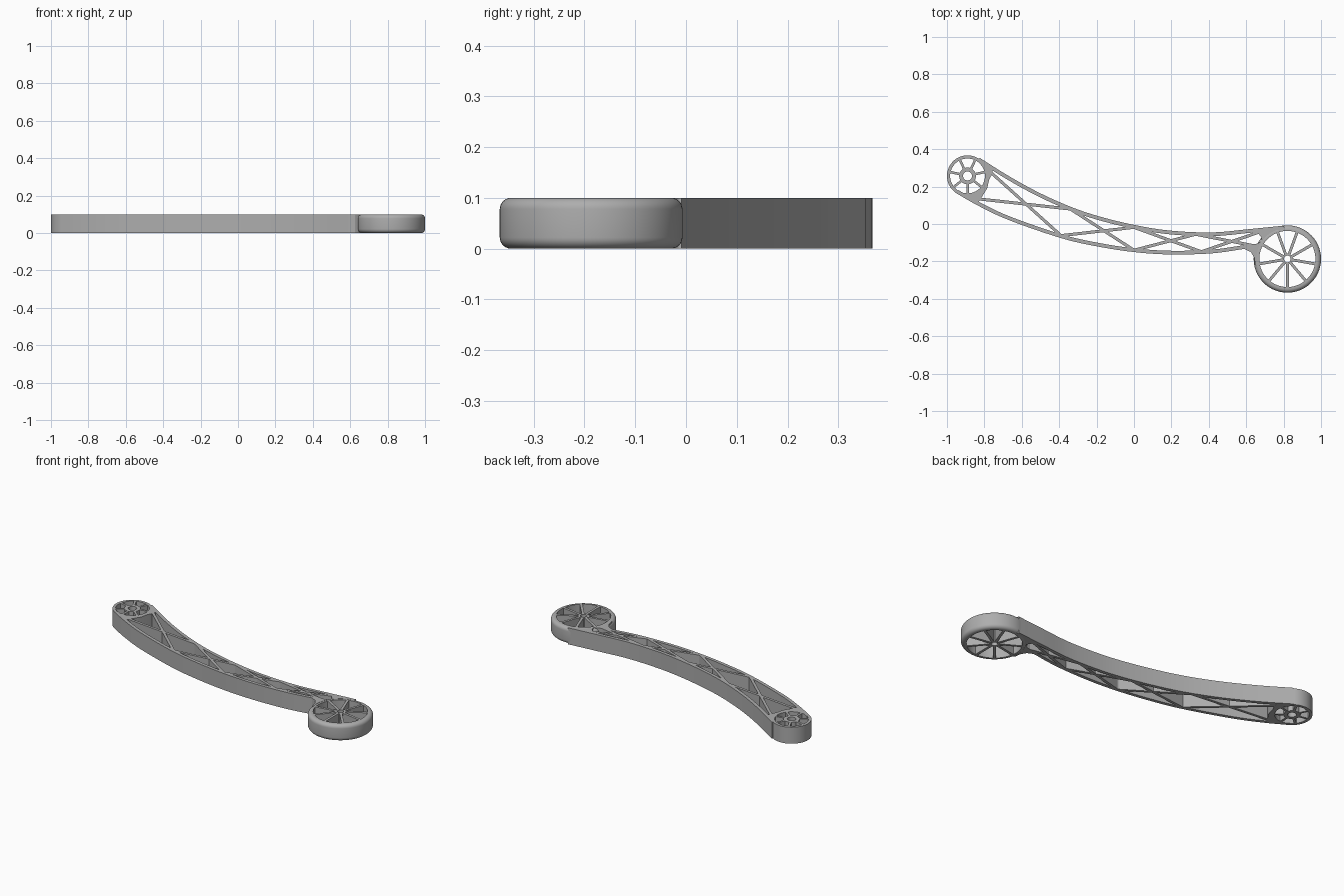
import bpy, bmesh, math
from mathutils import Vector

cube = bpy.data.objects.get("Cube")
if cube:
    bpy.data.objects.remove(cube, do_unlink=True)

H = 0.1
grey = bpy.data.materials.new("plain grey")
grey.use_nodes = True
grey.diffuse_color = (0.42, 0.42, 0.42, 1)
grey.node_tree.nodes["Principled BSDF"].inputs["Base Color"].default_value = (0.42, 0.42, 0.42, 1)


def finish(bm, name):
    bmesh.ops.recalc_face_normals(bm, faces=bm.faces)
    mesh = bpy.data.meshes.new(name)
    bm.to_mesh(mesh)
    bm.free()
    mesh.materials.append(grey)
    ob = bpy.data.objects.new(name, mesh)
    bpy.context.collection.objects.link(ob)
    bpy.ops.object.select_all(action='DESELECT')
    ob.select_set(True)
    bpy.context.view_layer.objects.active = ob
    bpy.ops.object.shade_smooth_by_angle(angle=math.radians(30))
    return ob


def prism(name, outline):
    """Flat outline raised to the full height."""
    bm = bmesh.new()
    face = bm.faces.new([bm.verts.new((x, y, 0)) for x, y in outline])
    up = bmesh.ops.extrude_face_region(bm, geom=[face])["geom"]
    bmesh.ops.translate(bm, vec=(0, 0, H), verts=[v for v in up if isinstance(v, bmesh.types.BMVert)])
    return finish(bm, name)


def strip(name, path, width):
    """Wall of constant width along a path."""
    pts = [Vector(p) for p in path]
    left, right = [], []
    for i, p in enumerate(pts):
        d = (pts[min(i + 1, len(pts) - 1)] - pts[max(i - 1, 0)]).normalized()
        n = Vector((-d.y, d.x)) * width / 2
        left.append(p + n)
        right.append(p - n)
    return prism(name, left + right[::-1])


def smooth_path(points, steps=6):
    p = [Vector(q) for q in points]
    p = [2 * p[0] - p[1]] + p + [2 * p[-1] - p[-2]]
    out = []
    for a, b, c, d in zip(p, p[1:], p[2:], p[3:]):
        for k in range(steps):
            t = k / steps
            out.append(0.5 * (2 * b + (c - a) * t + (2 * a - 5 * b + 4 * c - d) * t * t
                              + (3 * b - a - 3 * c + d) * t ** 3))
    return out + [p[-2]]


def ring(name, centre, outer, inner, round_r=0, sides=64):
    """Turned ring with an optional rounded outer rim."""
    profile = [(inner, 0)]
    if round_r:
        for cz, start in ((round_r, -90), (H - round_r, 0)):
            for k in range(7):
                a = math.radians(start + 15 * k)
                profile.append((outer - round_r + round_r * math.cos(a), cz + round_r * math.sin(a)))
    else:
        profile += [(outer, 0), (outer, H)]
    profile.append((inner, H))
    bm = bmesh.new()
    loops = []
    for i in range(sides):
        a = math.tau * i / sides
        loops.append([bm.verts.new((centre[0] + r * math.cos(a), centre[1] + r * math.sin(a), z))
                      for r, z in profile])
    n = len(profile)
    for i in range(sides):
        a, b = loops[i], loops[(i + 1) % sides]
        for j in range(n):
            bm.faces.new((a[j], b[j], b[(j + 1) % n], a[(j + 1) % n]))
    return finish(bm, name)


def spokes(name, centre, inner, outer, count, width):
    for i in range(count):
        a = math.radians(270) + math.tau * i / count
        d = Vector((math.cos(a), math.sin(a)))
        c = Vector(centre)
        strip(f"{name}_{i + 1}", [c + d * inner, c + d * outer], width)


# Small end wheel
small = (-0.89, 0.257)
ring("small_end_rim", small, 0.11, 0.093)
ring("small_end_hub", small, 0.045, 0.024, sides=32)
spokes("small_end_spoke", small, 0.04, 0.098, 7, 0.013)

# Large end wheel with rounded rim
large = (0.82, -0.187)
ring("large_end_rim", large, 0.18, 0.15, 0.022, 96)
ring("large_end_hub", large, 0.029, 0.018, sides=32)
spokes("large_end_spoke", large, 0.025, 0.156, 9, 0.015)

# Curved outer walls of the arm
upper = [(-0.83, 0.345), (-0.67, 0.245), (-0.505, 0.155), (-0.335, 0.08), (-0.185, 0.03),
         (0, -0.015), (0.19, -0.045), (0.415, -0.055), (0.62, -0.037), (0.8, -0.019)]
lower = [(-0.945, 0.173), (-0.825, 0.105), (-0.665, 0.03), (-0.39, -0.065), (-0.195, -0.11),
         (0, -0.14), (0.195, -0.153), (0.415, -0.147), (0.59, -0.123), (0.66, -0.115)]
strip("upper_wall", smooth_path(upper), 0.02)
strip("lower_wall", smooth_path(lower), 0.02)

# Two crossing zigzag braces
zig = [(-0.83, 0.134), (-0.34, 0.08), (0, -0.14), (0.33, -0.055), (0.66, -0.12)]
zag = [(-0.77, 0.28), (-0.39, -0.062), (0, -0.018), (0.36, -0.148), (0.68, -0.04)]
for label, line in (("first", zig), ("second", zag)):
    for i, (a, b) in enumerate(zip(line, line[1:])):
        strip(f"{label}_brace_{i + 1}", [a, b], 0.016)

# Solid webs joining the arm to both wheels
def arc(centre, radius, start, end, steps=12):
    return [(centre[0] + radius * math.cos(math.radians(start + (end - start) * k / steps)),
             centre[1] + radius * math.sin(math.radians(start + (end - start) * k / steps)))
            for k in range(steps + 1)]

prism("small_end_web", arc(small, 0.1, -110, 55)
      + [(-0.755, 0.3), (-0.757, 0.27), (-0.775, 0.235), (-0.785, 0.19), (-0.81, 0.15), (-0.83, 0.118)])
prism("large_end_lower_web", arc(large, 0.165, 195, 145)
      + [(0.645, -0.11), (0.59, -0.115), (0.59, -0.133), (0.625, -0.15), (0.643, -0.18), (0.648, -0.215)])
prism("large_end_upper_web", arc(large, 0.165, 145, 95)
      + [(0.8, -0.015), (0.71, -0.03), (0.66, -0.045), (0.68, -0.07)])
